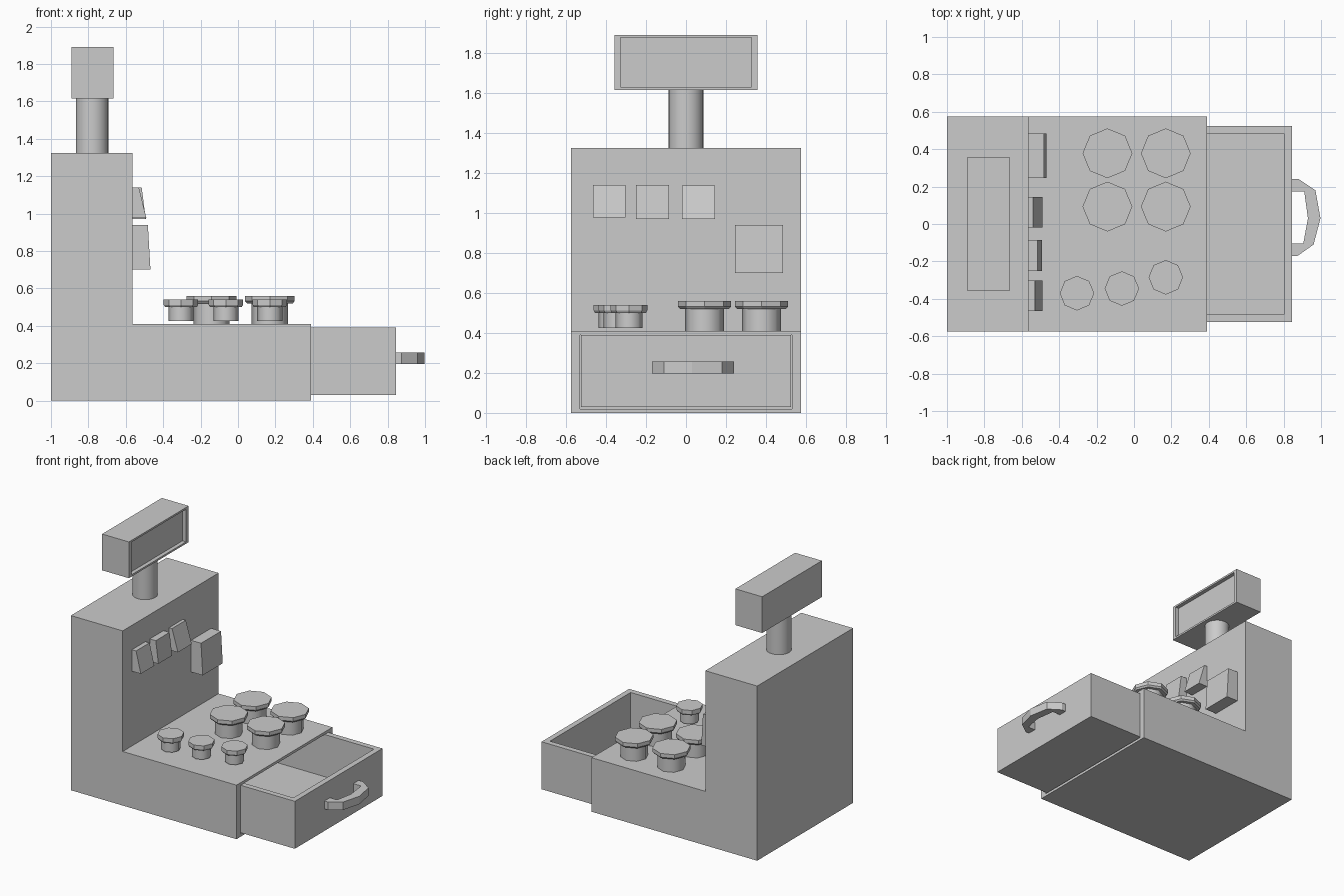
import bpy, bmesh
from math import tau, cos, sin
from mathutils import Vector

old = bpy.data.objects.get("Cube")
if old:
    bpy.data.objects.remove(old, do_unlink=True)

grey = bpy.data.materials.new("plain grey")
grey.use_nodes = True
GREY = (0.6, 0.6, 0.6, 1)
grey.diffuse_color = GREY
grey.node_tree.nodes["Principled BSDF"].inputs["Base Color"].default_value = GREY


def finish(name, bm):
    bmesh.ops.recalc_face_normals(bm, faces=bm.faces)
    mesh = bpy.data.meshes.new(name)
    bm.to_mesh(mesh)
    bm.free()
    mesh.materials.append(grey)
    obj = bpy.data.objects.new(name, mesh)
    bpy.context.collection.objects.link(obj)
    return obj


def prism(points, shift):
    """Extrude a closed outline along a vector."""
    bm = bmesh.new()
    face = bm.faces.new([bm.verts.new(p) for p in points])
    out = bmesh.ops.extrude_face_region(bm, geom=[face])
    verts = [g for g in out["geom"] if isinstance(g, bmesh.types.BMVert)]
    bmesh.ops.translate(bm, verts=verts, vec=shift)
    bmesh.ops.recalc_face_normals(bm, faces=bm.faces)
    return bm


def box(x0, x1, y0, y1, z0, z1):
    return prism([(x0, y0, z0), (x1, y0, z0), (x1, y1, z0), (x0, y1, z0)],
                 (0, 0, z1 - z0))


def recess(bm, axis, margin, depth):
    """Sink a pocket into the outermost face along an axis."""
    axis = Vector(axis)
    bm.normal_update()
    face = max((f for f in bm.faces if f.normal.dot(axis) > 0.99),
               key=lambda f: f.calc_center_median().dot(axis))
    mid = face.calc_center_median()
    half = [max(abs(v.co[i] - mid[i]) for v in face.verts) for i in range(3)]
    corners = [v.co.copy() for v in face.verts]
    bmesh.ops.inset_individual(bm, faces=[face], thickness=0.005)
    for v in face.verts:
        near = min(corners, key=lambda c: (c - v.co).length)
        for i in range(3):
            if half[i] > 1e-5:
                v.co[i] = mid[i] + (near[i] - mid[i]) * (1 - margin[i] / half[i])
    bm.normal_update()
    bmesh.ops.inset_individual(bm, faces=[face], thickness=0, depth=-depth)
    return bm


def lathe(name, x, y, rings, sides, smooth):
    """Stack of (radius, height) rings around a vertical axis."""
    bm = bmesh.new()
    loops = [[bm.verts.new((x + r * cos(tau * i / sides), y + r * sin(tau * i / sides), z))
              for i in range(sides)] for r, z in rings]
    bm.faces.new(loops[0])
    bm.faces.new(loops[-1])
    for a, b in zip(loops, loops[1:]):
        for i in range(sides):
            j = (i + 1) % sides
            bm.faces.new((a[i], a[j], b[j], b[i])).smooth = smooth
    return finish(name, bm)


# L-shaped body with a slot for the drawer
W = 0.575
side = [(-1, 0), (0.39, 0), (0.39, 0.41), (-0.565, 0.41), (-0.565, 1.325), (-1, 1.325)]
body = prism([(x, -W, z) for x, z in side], (0, 2 * W, 0))
finish("body", recess(body, (1, 0, 0), (0, 0.045, 0.02), 0.92))

# Pulled-out drawer, open on top
drawer = box(-0.45, 0.845, -0.525, 0.525, 0.03, 0.39)
finish("drawer", recess(drawer, (0, 0, 1), (0.042, 0.042, 0), 0.32))

# Drawer handle
arch = [(0.84, 0.24), (0.88, 0.24), (0.97, 0.18), (0.997, 0.03), (0.96, -0.11), (0.875, -0.17),
        (0.84, -0.17), (0.84, -0.105), (0.905, -0.105), (0.93, 0.03), (0.91, 0.175), (0.84, 0.175)]
finish("drawer_handle", prism([(x, y, 0.197) for x, y in arch], (0, 0, 0.06)))

# Display on its post
lathe("display_post", -0.78, 0, [(0.087, 1.325), (0.087, 1.615)], 24, True)
display = box(-0.89, -0.665, -0.358, 0.358, 1.615, 1.89)
finish("display", recess(display, (1, 0, 0), (0, 0.03, 0.014), 0.03))


# Round keys on the flat deck
def key(name, x, y, radius, base, top):
    lathe(name + "_stem", x, y, [(radius * 0.73, base), (radius * 0.73, top - 0.03)], 8, True)
    lathe(name + "_cap", x, y, [(radius * 0.92, top - 0.04), (radius, top - 0.028),
                                (radius, top)], 8, False)


for x in (-0.142, 0.17):
    for y in (0.093, 0.378):
        key("large_key", x, y, 0.133, 0.41, 0.56)
for x, y in ((-0.305, -0.37), (-0.065, -0.345), (0.17, -0.285)):
    key("small_key", x, y, 0.092, 0.425, 0.54)

# Wedge buttons on the upright wall: y start, width, bottom, top, x at bottom, x at top
for name, y, w, z0, z1, xb, xt in (
        ("right_button", -0.465, 0.162, 0.977, 1.14, -0.49, -0.53),
        ("middle_button", -0.25, 0.165, 0.97, 1.14, -0.493, -0.515),
        ("left_button", -0.02, 0.165, 0.97, 1.137, -0.49, -0.54),
        ("large_button", 0.245, 0.24, 0.70, 0.94, -0.468, -0.482)):
    wedge = [(-0.57, y, z0), (xb, y, z0), (xt, y, z1), (-0.57, y, z1)]
    finish(name, prism(wedge, (0, w, 0)))
